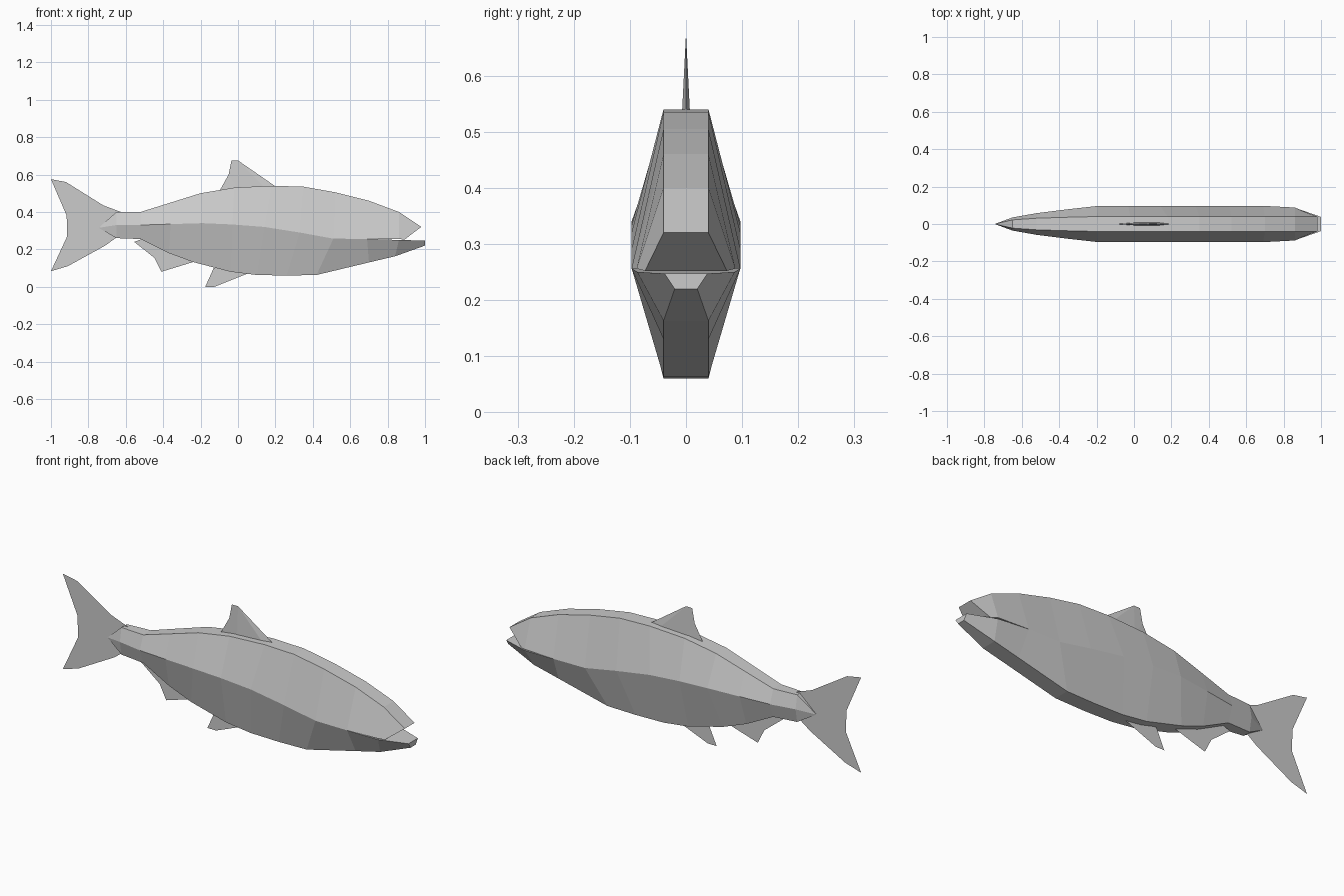
import bpy, bmesh

if "Cube" in bpy.data.objects:
    bpy.data.objects.remove(bpy.data.objects["Cube"])


def finish(name, bm):
    bmesh.ops.remove_doubles(bm, verts=bm.verts, dist=1e-5)
    bmesh.ops.recalc_face_normals(bm, faces=bm.faces)
    me = bpy.data.meshes.new(name)
    bm.to_mesh(me)
    bm.free()
    ob = bpy.data.objects.new(name, me)
    bpy.context.collection.objects.link(ob)
    return ob


def face(bm, pts):
    return bm.faces.new([bm.verts.new(p) for p in pts])


def flip(p):
    return (p[0], -p[1], p[2])


def strip(bm, a, b):
    """Mirrored side panels between two rails of points."""
    for i in range(len(a) - 1):
        quad = [a[i], a[i + 1], b[i + 1], b[i]]
        face(bm, quad)
        face(bm, [flip(p) for p in quad])


def bridge(bm, rail):
    """Panels joining a rail to its mirror image."""
    for p, q in zip(rail, rail[1:]):
        face(bm, [p, q, flip(q), flip(p)])


# Body stations: top x, top z, mid x, mid z, mid y, bottom x, bottom z, flat y
stations = [
    (-.65, .40, -.65, .33, .035, -.65, .26, .022),
    (-.52, .40, -.52, .33, .058, -.52, .255, .031),
    (-.36, .45, -.36, .335, .078, -.37, .18, .036),
    (-.20, .50, -.19, .34, .097, -.24, .132, .04),
    (-.02, .53, -.03, .333, .097, -.04, .08, .04),
    (.18, .54, .14, .32, .097, .10, .063, .04),
    (.35, .535, .33, .29, .097, .26, .06, .04),
    (.52, .505, .51, .257, .097, .42, .063, .04),
    (.70, .46, .69, .256, .097, .70, .13, .04),
]
top = [(s[0], s[7], s[1]) for s in stations]
mid = [(s[2], s[4], s[3]) for s in stations]
bottom = [(s[5], s[7], s[6]) for s in stations]

# Upper and lower jaw continue the rails, split along the mouth
upper_lip = [mid[-1], (.86, .088, .256), (.89, .073, .252)]
lower_lip = [mid[-1], (.86, .087, .250), (1.0, .038, .247)]
top += [(.86, .04, .40), (.98, .04, .32)]
bottom += [(.84, .04, .163), (1.0, .02, .22)]

bm = bmesh.new()
strip(bm, top, mid + upper_lip[1:])
strip(bm, mid + lower_lip[1:], bottom)
for rail in (top, bottom, upper_lip, lower_lip):
    bridge(bm, rail)
face(bm, [top[-1], flip(top[-1]), flip(upper_lip[-1]), upper_lip[-1]])
face(bm, [lower_lip[-1], flip(lower_lip[-1]), flip(bottom[-1]), bottom[-1]])

# Tail root closes to a point inside the tail fin
ring = [top[0], mid[0], bottom[0], flip(bottom[0]), flip(mid[0]), flip(top[0])]
for i in range(6):
    face(bm, [ring[i], ring[(i + 1) % 6], (-.745, 0, .315)])
finish("body", bm)

# Flat fins in the centre plane
fins = {
    "tail_fin": [(-1, .575), (-.92, .56), (-.72, .435), (-.655, .402), (-.60, .39),
                 (-.60, .27), (-.655, .26), (-.71, .22), (-.91, .11), (-1, .083), (-.89, .32)],
    "anal_fin": [(-.555, .24), (-.41, .125), (-.41, .08), (-.24, .132), (-.36, .2), (-.5, .26)],
    "pelvic_fin": [(-.13, .10), (-.145, .065), (-.175, 0), (-.125, 0), (.05, .07), (.0, .10)],
}
for name, outline in fins.items():
    bm = bmesh.new()
    f = face(bm, [(x, 0, z) for x, z in outline])
    bmesh.ops.triangulate(bm, faces=[f])
    finish(name, bm)

# Dorsal fin: wedge, thicker at its base
bm = bmesh.new()
for s in (-.007, .007):
    face(bm, [(-.10, 0, .51), (0, s, .53), (-.05, 0, .60)])
    face(bm, [(0, s, .53), (0, 0, .675), (-.035, 0, .675), (-.05, 0, .60)])
    face(bm, [(0, s, .53), (.14, s, .535), (0, 0, .675)])
    face(bm, [(.14, s, .535), (.20, 0, .537), (0, 0, .675)])
finish("dorsal_fin", bm)
